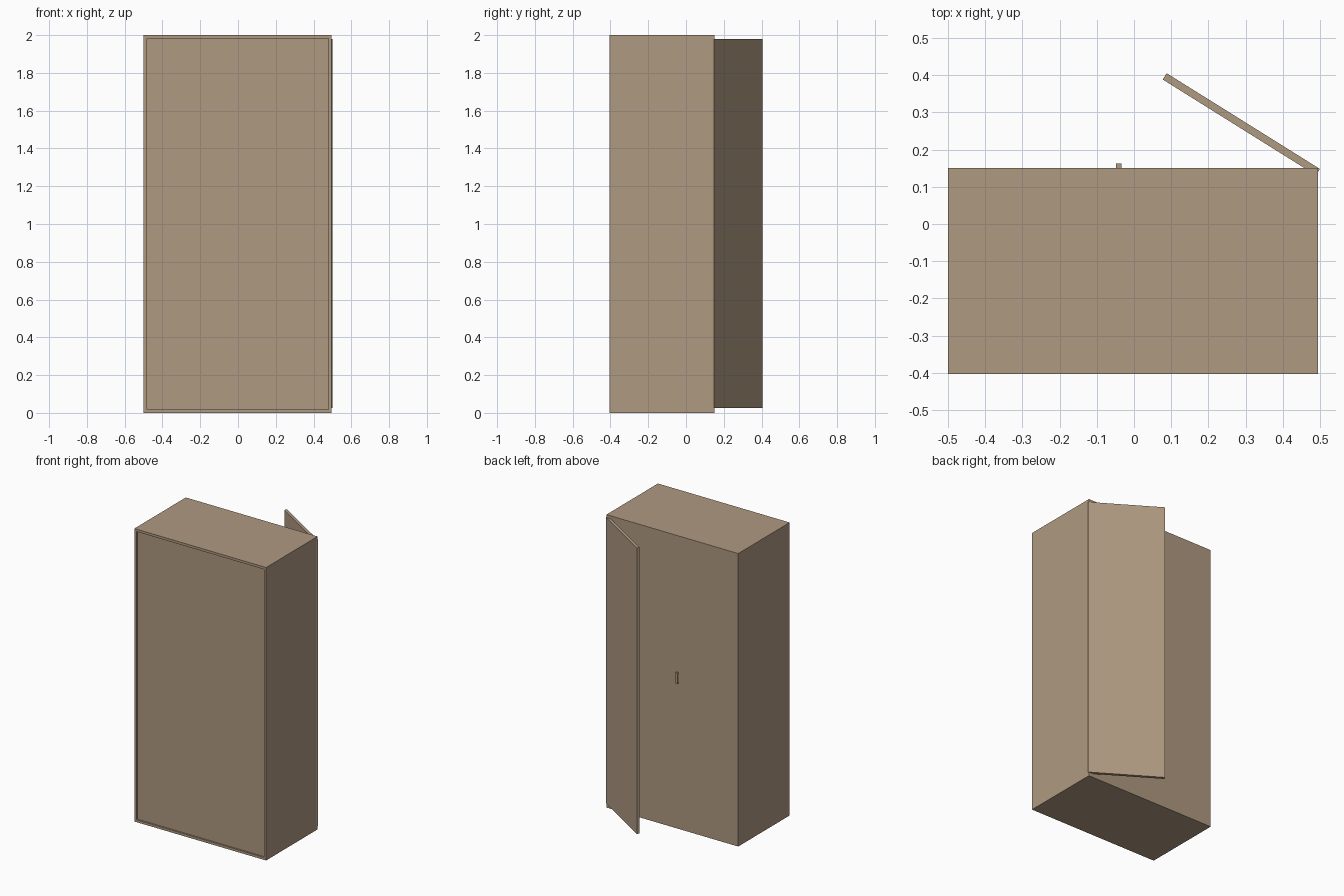
import bpy, bmesh, math
from mathutils import Vector, Matrix

if "Cube" in bpy.data.objects:
    bpy.data.objects.remove(bpy.data.objects["Cube"])

wood = bpy.data.materials.new("wood")
wood.diffuse_color = (0.43, 0.32, 0.22, 1)
wood.use_nodes = True
wood.node_tree.nodes["Principled BSDF"].inputs["Base Color"].default_value = wood.diffuse_color


def box(name, lo, hi, matrix=None, recess=None):
    lo, hi = Vector(lo), Vector(hi)
    bm = bmesh.new()
    bmesh.ops.create_cube(bm, size=1)
    for v in bm.verts:
        v.co = Vector([(c + 0.5) * (h - l) + l for c, l, h in zip(v.co, lo, hi)])
    bm.normal_update()
    if recess:
        # framed panel sunk into the -y face
        width, depth = recess
        face = min(bm.faces, key=lambda f: f.normal.y)
        bmesh.ops.inset_region(bm, faces=[face], thickness=width)
        sunk = bmesh.ops.extrude_face_region(bm, geom=[face])["geom"]
        for v in (g for g in sunk if isinstance(g, bmesh.types.BMVert)):
            v.co.y += depth
        if face.is_valid:
            bmesh.ops.delete(bm, geom=[face], context='FACES_ONLY')
        bmesh.ops.recalc_face_normals(bm, faces=bm.faces[:])
    mesh = bpy.data.meshes.new(name)
    bm.to_mesh(mesh)
    bm.free()
    mesh.materials.append(wood)
    ob = bpy.data.objects.new(name, mesh)
    bpy.context.collection.objects.link(ob)
    if matrix:
        ob.matrix_world = matrix
    return ob


# Cabinet body with the slightly recessed panel
box("cabinet_body", (-0.5, -0.404, 0), (0.495, 0.151, 2), recess=(0.024, 0.01))

# Open door swung around the hinge corner
hinge = Matrix.Translation((0.5, 0.148, 0)) @ Matrix.Rotation(math.radians(148), 4, 'Z')
box("open_door", (0, 0, 0.026), (0.486, 0.02, 1.979), hinge)

# Handle of the closed door: grip on two standoffs
box("handle_grip", (-0.049, 0.157, 0.992), (-0.033, 0.163, 1.068))
for label, z in (("lower", 0.992), ("upper", 1.058)):
    box("handle_standoff_" + label, (-0.049, 0.15, z), (-0.033, 0.157, z + 0.01))
